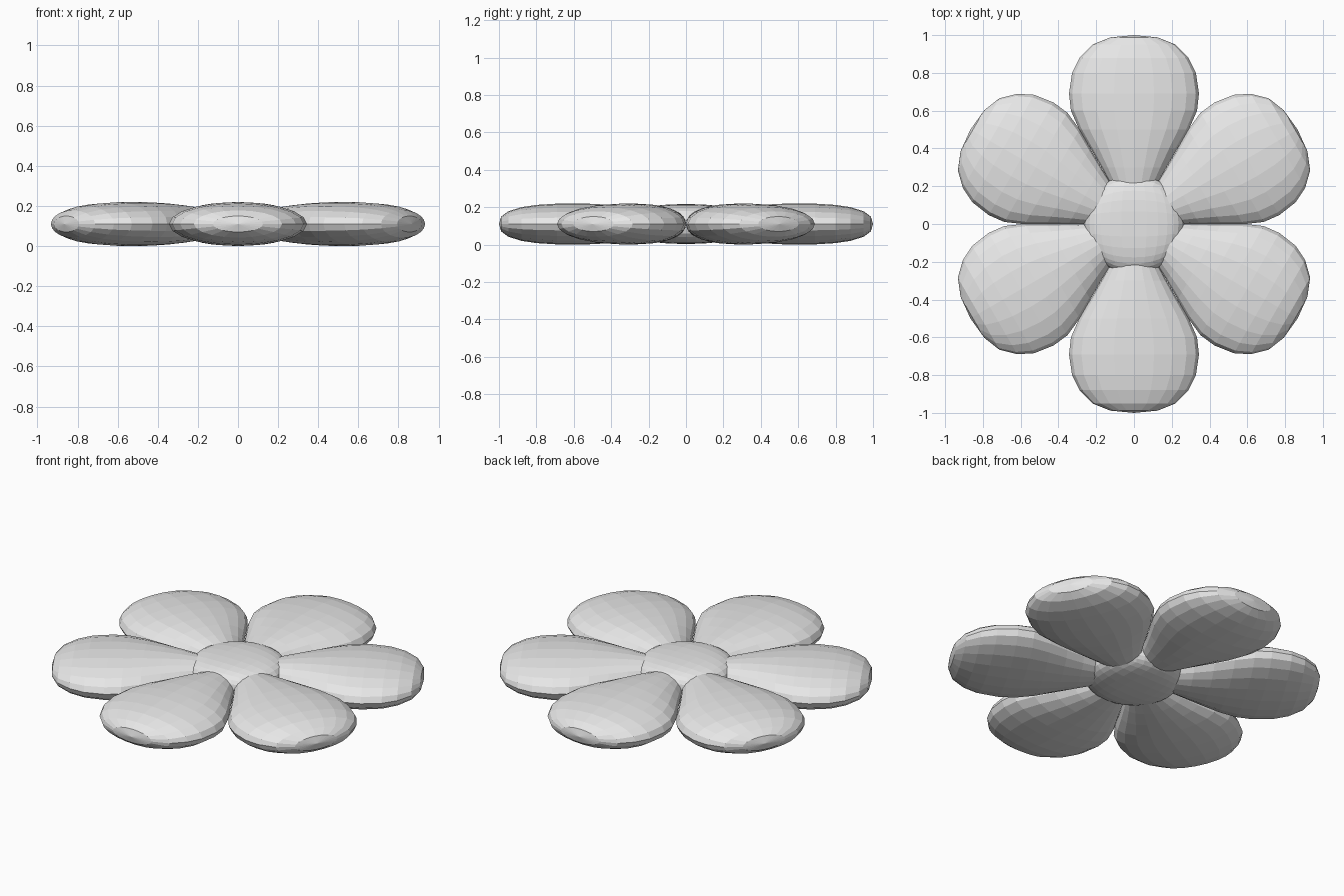
import bpy, bmesh, math
from mathutils import Matrix

if "Cube" in bpy.data.objects:
    bpy.data.objects.remove(bpy.data.objects["Cube"])

MID = 0.11  # height of the flower's middle plane

grey = bpy.data.materials.new("light grey")
grey.diffuse_color = (0.8, 0.8, 0.8, 1)
grey.use_nodes = True
grey.node_tree.nodes["Principled BSDF"].inputs["Base Color"].default_value = grey.diffuse_color


def add_object(name, bm):
    bmesh.ops.recalc_face_normals(bm, faces=bm.faces[:])
    mesh = bpy.data.meshes.new(name)
    bm.to_mesh(mesh)
    bm.free()
    mesh.materials.append(grey)
    obj = bpy.data.objects.new(name, mesh)
    bpy.context.collection.objects.link(obj)
    return obj


# Petal sections: distance from centre, half width, half height
SECTIONS = [
    (0.10, 0.060, 0.055), (0.20, 0.117, 0.078), (0.30, 0.172, 0.092),
    (0.40, 0.230, 0.102), (0.50, 0.290, 0.108), (0.60, 0.334, 0.110),
    (0.69, 0.344, 0.109), (0.80, 0.328, 0.102), (0.88, 0.288, 0.090),
    (0.95, 0.220, 0.068), (0.988, 0.125, 0.040),
]
SIDES = 20


def make_petal(index):
    bm = bmesh.new()
    rings = []
    for y, w, h in SECTIONS:
        rings.append([bm.verts.new((w * math.cos(a), y, MID + h * math.sin(a)))
                      for a in (2 * math.pi * i / SIDES for i in range(SIDES))])
    for r0, r1 in zip(rings, rings[1:]):
        for i in range(SIDES):
            j = (i + 1) % SIDES
            bm.faces.new((r0[i], r0[j], r1[j], r1[i]))
    # closed inner end and slightly domed tip
    bm.faces.new(rings[0])
    tip = bm.verts.new((0, 1.0, MID))
    for i in range(SIDES):
        bm.faces.new((rings[-1][i], rings[-1][(i + 1) % SIDES], tip))
    turn = Matrix.Rotation(index * math.pi / 3, 4, 'Z')
    bmesh.ops.transform(bm, matrix=turn, verts=bm.verts[:])
    add_object(f"petal_{index + 1}", bm)


for k in range(6):
    make_petal(k)

# Flower centre: a gridded cube rounded into a flattened cushion
bm = bmesh.new()
bmesh.ops.create_cube(bm, size=2)
bmesh.ops.subdivide_edges(bm, edges=bm.edges[:], cuts=7, use_grid_fill=True)
for v in bm.verts:
    d = v.co.normalized()
    r = math.hypot(d.x, d.y)
    s = (r ** 3 + abs(d.z) ** 3) ** (-1 / 3)
    v.co = (d.x * s * 0.265, d.y * s * 0.265, MID + d.z * s * 0.106)
add_object("flower_centre", bm)
